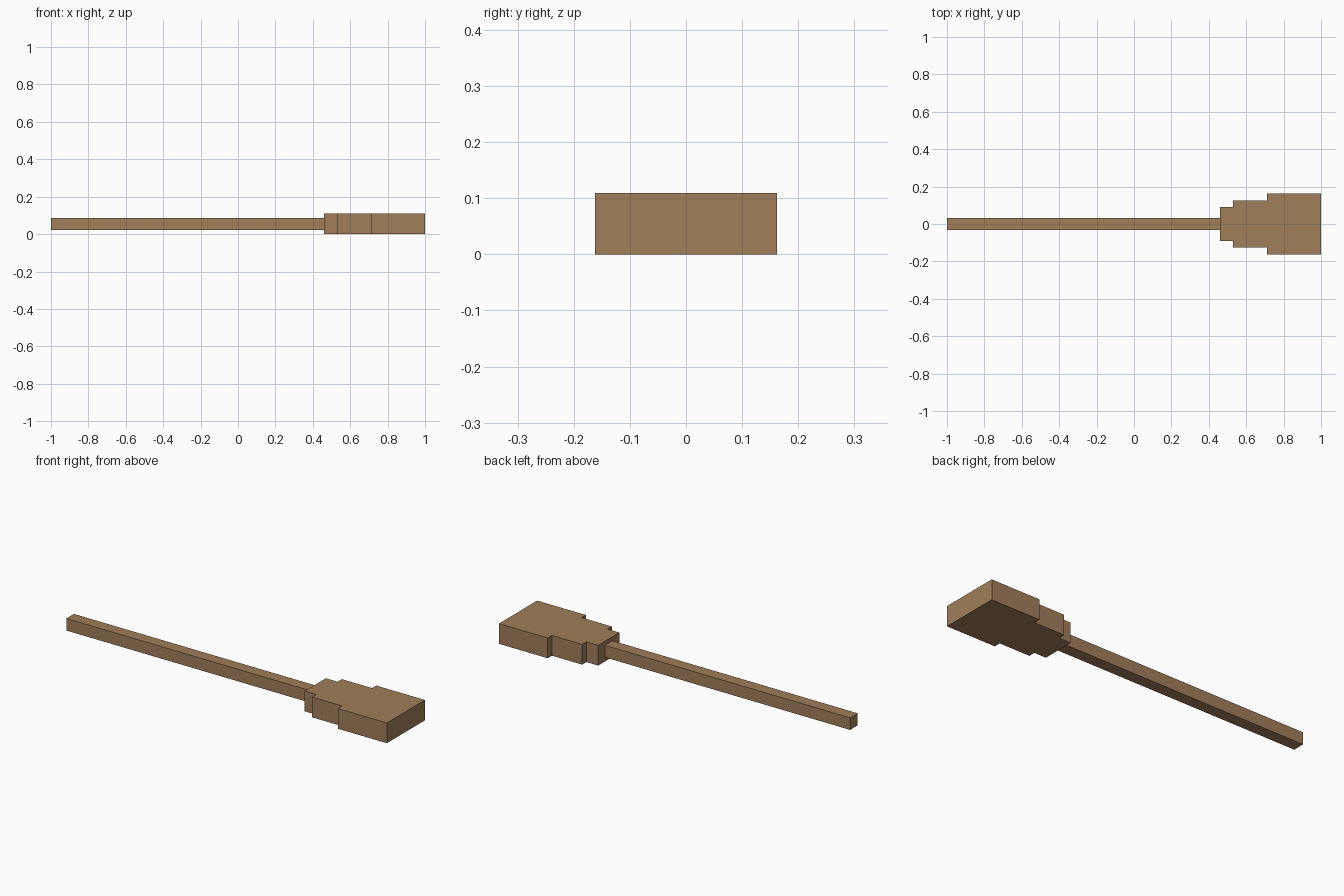
import bpy, bmesh

if "Cube" in bpy.data.objects:
    bpy.data.objects.remove(bpy.data.objects["Cube"])

wood = bpy.data.materials.new("wood_brown")
wood.diffuse_color = (0.352, 0.209, 0.1, 1)
wood.use_nodes = True
wood.node_tree.nodes["Principled BSDF"].inputs["Base Color"].default_value = wood.diffuse_color


def prism(name, outline, z0, z1):
    """Extrude a flat outline (x, y) from z0 up to z1."""
    bm = bmesh.new()
    face = bm.faces.new([bm.verts.new((x, y, z0)) for x, y in outline])
    ext = bmesh.ops.extrude_face_region(bm, geom=[face])
    top = [v for v in ext["geom"] if isinstance(v, bmesh.types.BMVert)]
    bmesh.ops.translate(bm, verts=top, vec=(0, 0, z1 - z0))
    bmesh.ops.recalc_face_normals(bm, faces=bm.faces)
    mesh = bpy.data.meshes.new(name)
    bm.to_mesh(mesh)
    bm.free()
    mesh.materials.append(wood)
    obj = bpy.data.objects.new(name, mesh)
    bpy.context.collection.objects.link(obj)
    return obj


def mirrored(half):
    """Close a half outline by mirroring it across y = 0."""
    return half + [(x, -y) for x, y in reversed(half)]


# Long square handle
prism("handle", mirrored([(-1, 0.032), (0.46, 0.032)]), 0.022, 0.087)

# Head that widens in three steps
head = [(0.46, 0.09), (0.53, 0.09), (0.53, 0.126),
        (0.71, 0.126), (0.71, 0.162), (1, 0.162)]
prism("stepped_head", mirrored(head), 0, 0.109)
